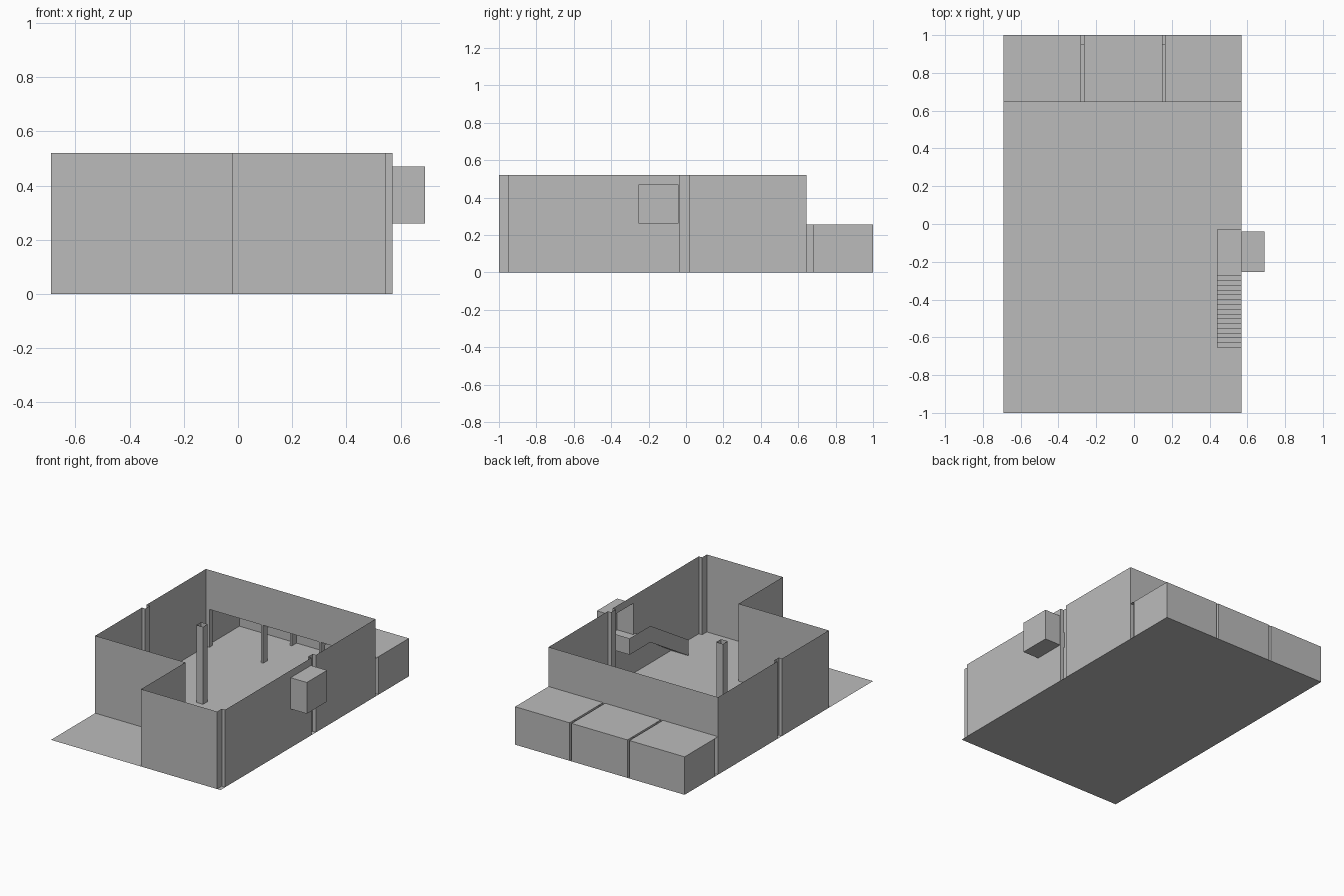
import bpy

if "Cube" in bpy.data.objects:
    bpy.data.objects.remove(bpy.data.objects["Cube"])

mat = bpy.data.materials.new("plain grey")
mat.diffuse_color = (0.5, 0.5, 0.5, 1)
mat.use_nodes = True
mat.node_tree.nodes["Principled BSDF"].inputs["Base Color"].default_value = mat.diffuse_color

H, LOW = 0.52, 0.255           # main wall height, annex height
L, R, BACK = -0.69, 0.57, 0.645  # plan limits
D = 0.025                      # column recess depth


def make(name, polys):
    """Sheet object from a list of polygons."""
    verts, faces = [], []
    for p in polys:
        faces.append(range(len(verts), len(verts) + len(p)))
        verts += p
    me = bpy.data.meshes.new(name)
    me.from_pydata(verts, [], [tuple(f) for f in faces])
    me.materials.append(mat)
    ob = bpy.data.objects.new(name, me)
    bpy.context.collection.objects.link(ob)
    return ob


def walls(path, z0, z1):
    return [[(*a, z0), (*b, z0), (*b, z1), (*a, z1)] for a, b in zip(path, path[1:])]


def flat(x0, x1, y0, y1, z):
    return [(x0, y0, z), (x1, y0, z), (x1, y1, z), (x0, y1, z)]


def ring(x0, x1, y0, y1):
    return [(x0, y0), (x1, y0), (x1, y1), (x0, y1), (x0, y0)]


def recess(x, inward, y0, y1):
    """Plan points of a column recess in a side wall."""
    return [(x, y0), (x + inward, y0), (x + inward, y1), (x, y1)]


# floor slab
make("floor", [flat(L, R, -1, 1, 0)])

# outer walls, following the plan with column recesses
plan = [(L, BACK)] + recess(L, D, 0.015, -0.035)
plan += [(L, -0.53), (-0.02, -0.53), (-0.02, -1), (R - D, -1), (R - D, -0.95), (R, -0.95)]
make("outer_walls", walls(plan, 0, H))
make("right_wall_back", walls(recess(R, -D, -0.035, 0.015) + [(R, BACK)], 0, H))
make("back_wall_upper", walls([(L, BACK), (R, BACK)], LOW, H))

# right wall with an opening into the projecting bay
BY0, BY1, BZ0, BZ1 = -0.255, -0.04, 0.26, 0.47
make("right_wall_front",
     walls([(R, -0.95), (R, BY0)], 0, H) + walls([(R, BY1), (R, -0.035)], 0, H)
     + walls([(R, BY0), (R, BY1)], 0, BZ0) + walls([(R, BY0), (R, BY1)], BZ1, H))
make("side_bay",
     walls([(R, BY0), (0.69, BY0), (0.69, BY1), (R, BY1)], BZ0, BZ1)
     + [flat(R, 0.69, BY0, BY1, BZ0), flat(R, 0.69, BY0, BY1, BZ1)])

# free-standing column
make("column", walls(ring(-0.275, -0.225, -0.05, 0.0), 0, H))

# low back annex: three units separated by narrow joints
joints = [(-0.28, -0.265), (0.15, 0.165)]
path = recess(L, D, BACK, 0.68) + [(L, 1)]
for a, b in joints:
    path += [(a, 1), (a, 0.95), (b, 0.95), (b, 1)]
path += [(R, 1)] + recess(R, -D, 0.68, BACK)
make("annex_walls", walls(path, 0, LOW))
edges = [L] + [x for j in joints for x in j] + [R]
make("annex_roof", [flat(edges[i], edges[i + 1], BACK, 1, LOW) for i in (0, 2, 4)])
for i, (a, b) in enumerate(joints):
    make(f"roof_joint_{i + 1}", walls([(a, BACK), (a, 1)], 0.22, LOW)
         + walls([(b, BACK), (b, 1)], 0.22, LOW) + [flat(a, b, BACK, 0.95, 0.22)])
    make(f"annex_post_{i + 1}", walls(ring(a, b, BACK, 0.69), 0, LOW))

# stairs and landing along the right wall
SX, Y0, Y1, Y2, N = 0.44, -0.655, -0.25, -0.03, 16
steps = []
for i in range(N):
    y, yn = (Y0 + (Y1 - Y0) * k / N for k in (i, i + 1))
    z, zn = (BZ0 * k / N for k in (i, i + 1))
    steps += walls([(SX, y), (R, y)], z, zn) + [flat(SX, R, y, yn, zn)]
make("stairs", steps)
make("landing", [flat(SX, R, Y1, Y2, BZ0)])
side = [(Y0, 0.0), (Y1, 0.245), (Y2, 0.245), (Y2, 0.355), (Y1, 0.355), (Y0, 0.107)]
make("stair_parapet", [[(SX, y, z) for y, z in side]]
     + walls([(SX, Y2), (R, Y2)], 0.245, 0.355))
